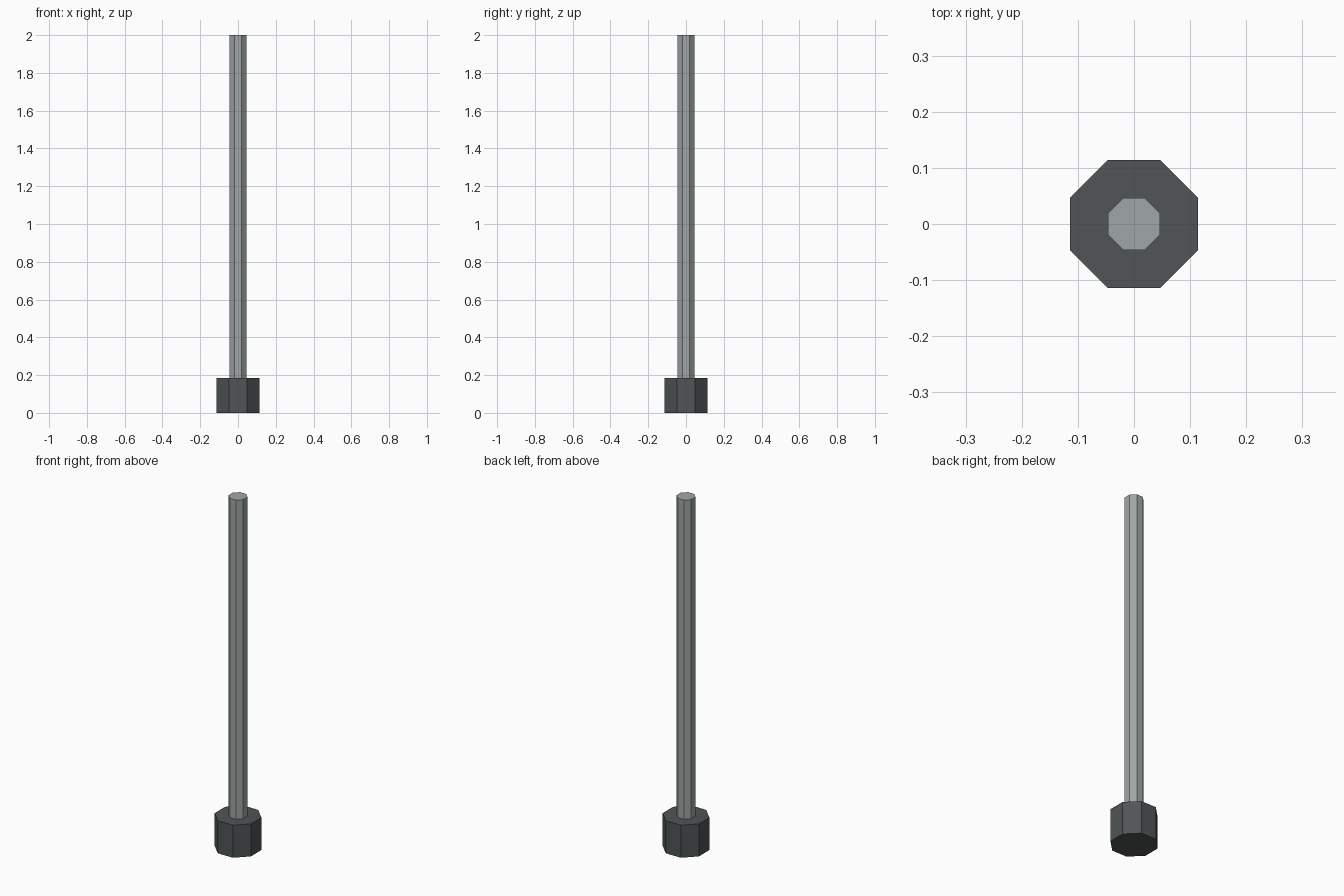
import bpy
import math

SIDES = 8

cube = bpy.data.objects.get("Cube")
if cube:
    bpy.data.objects.remove(cube, do_unlink=True)


def make_material(name, rgb):
    mat = bpy.data.materials.new(name)
    mat.use_nodes = True
    color = (*rgb, 1.0)
    mat.diffuse_color = color
    mat.node_tree.nodes["Principled BSDF"].inputs["Base Color"].default_value = color
    return mat


def octagon_prism(name, half_width, bottom, top, mat):
    """Flat-shaded eight-sided prism with flats facing the axes."""
    bpy.ops.mesh.primitive_cylinder_add(
        vertices=SIDES,
        radius=half_width / math.cos(math.pi / SIDES),
        depth=top - bottom,
        location=(0, 0, (top + bottom) / 2),
        rotation=(0, 0, math.pi / SIDES),
    )
    obj = bpy.context.object
    obj.name = name
    obj.data.materials.append(mat)
    return obj


dark_grey = make_material("dark grey", (0.08, 0.09, 0.09))
light_grey = make_material("light grey", (0.35, 0.385, 0.38))

# Heavy footing
octagon_prism("base", 0.114, 0.0, 0.185, dark_grey)

# Tall pole standing on the footing
octagon_prism("pole", 0.046, 0.185, 2.0, light_grey)
